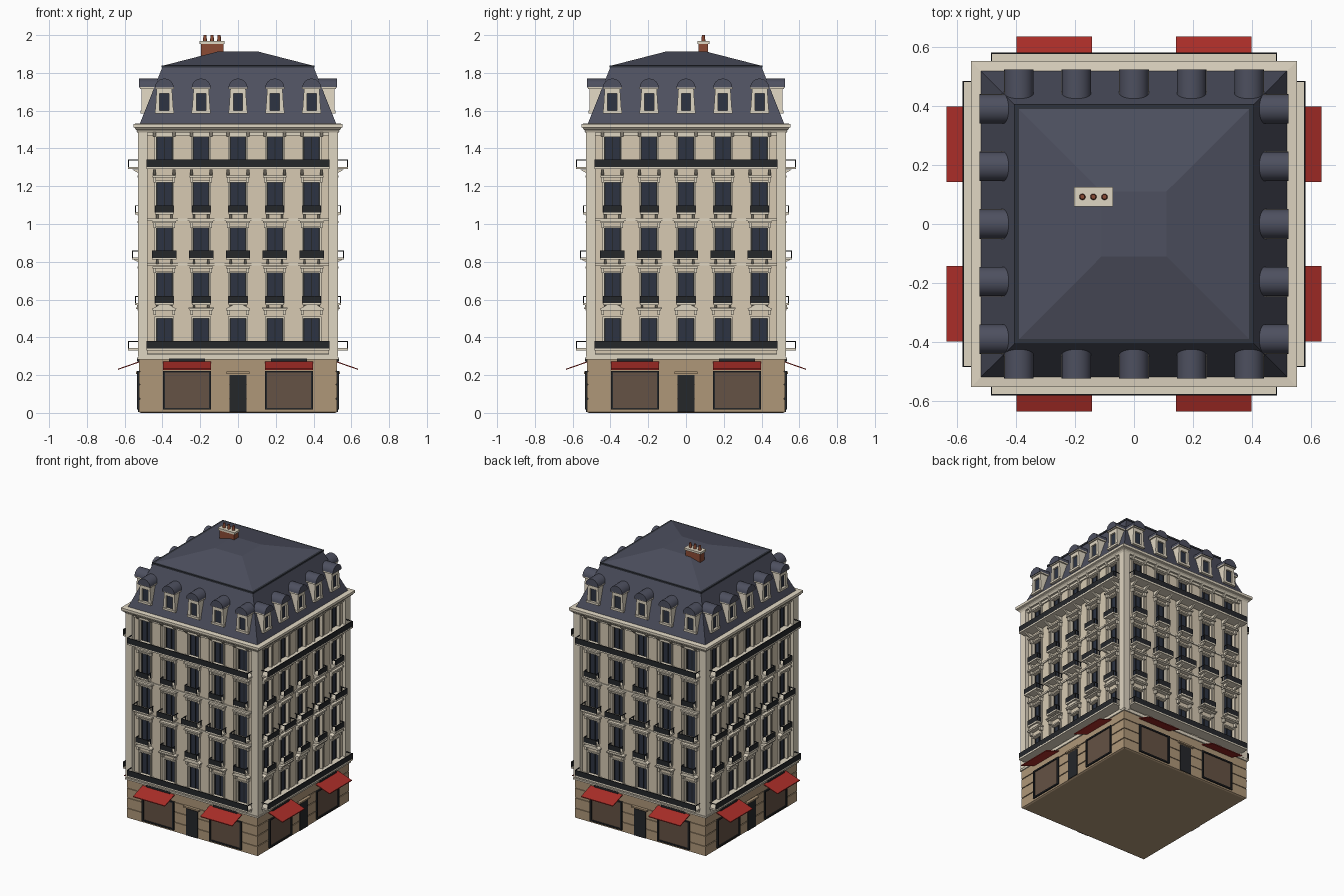
import bpy, bmesh, math

if "Cube" in bpy.data.objects:
    bpy.data.objects.remove(bpy.data.objects["Cube"])

COLORS = {
    "limestone": (0.68, 0.59, 0.45), "trim": (0.74, 0.67, 0.54), "base_stone": (0.43, 0.31, 0.19),
    "slate": (0.075, 0.08, 0.115), "dark_slate": (0.03, 0.034, 0.045), "glass": (0.026, 0.034, 0.055),
    "iron": (0.018, 0.02, 0.023), "red": (0.40, 0.026, 0.021), "brick": (0.26, 0.07, 0.035),
    "shop": (0.13, 0.085, 0.058),
}
mats = {}
for n, c in COLORS.items():
    mats[n] = bpy.data.materials.new(n)
    mats[n].diffuse_color = (*c, 1)

parts = {}


def part(name, mat):
    return parts.setdefault(name, (bmesh.new(), mat))[0]


def prism(bm, pts, a, b, axis):
    """Extrude a profile: axis 'x' takes (depth, z) points, axis 'd' takes (x, z) points."""
    def place(p, t):
        return (t, -p[0], p[1]) if axis == "x" else (p[0], -t, p[1])
    r0 = [bm.verts.new(place(p, a)) for p in pts]
    r1 = [bm.verts.new(place(p, b)) for p in pts]
    n = len(pts)
    bm.faces.new(r0)
    bm.faces.new(r1[::-1])
    for i in range(n):
        bm.faces.new((r0[i], r1[i], r1[(i + 1) % n], r0[(i + 1) % n]))


def box(bm, x0, x1, d0, d1, z0, z1):
    prism(bm, [(x0, z0), (x1, z0), (x1, z1), (x0, z1)], d0, d1, "d")


def finish(name, bm, mat):
    bmesh.ops.recalc_face_normals(bm, faces=bm.faces)
    me = bpy.data.meshes.new(name)
    bm.to_mesh(me)
    bm.free()
    me.materials.append(mats[mat])
    return me


def add(name, me, turn=0):
    ob = bpy.data.objects.new(name, me)
    ob.rotation_euler.z = turn * math.pi / 2
    bpy.context.collection.objects.link(ob)
    return ob


def tier(name, mat, levels):
    """Square tower of stacked (half width, z) rings."""
    bm = bmesh.new()
    rings = [[bm.verts.new((sx * h, sy * h, z)) for sx, sy in ((-1, -1), (1, -1), (1, 1), (-1, 1))]
             for h, z in levels]
    bm.faces.new(rings[0])
    bm.faces.new(rings[-1])
    for a, b in zip(rings, rings[1:]):
        for i in range(4):
            bm.faces.new((a[i], a[(i + 1) % 4], b[(i + 1) % 4], b[i]))
    return add(name, finish(name, bm, mat))


# Central masses, cornice and roof
levels = [(0.515, 0.0)]
for z in (0.075, 0.15, 0.22):
    levels += [(0.525, z - 0.07 if z < 0.1 else levels[-1][1]), (0.525, z - 0.003),
               (0.519, z - 0.003), (0.519, z + 0.003)]
levels += [(0.525, 0.223), (0.525, 0.285)]
tier("ground_floor", "base_stone", levels)
tier("base_band", "trim", [(0.533, 0.283), (0.533, 0.295), (0.528, 0.295), (0.528, 0.31)])
tier("wall_core", "limestone", [(0.48, 0.30), (0.48, 1.50)])
tier("cornice", "trim", [(0.53, 1.485), (0.535, 1.495), (0.545, 1.503), (0.545, 1.508),
                         (0.553, 1.512), (0.553, 1.53), (0.52, 1.533)])
tier("mansard", "slate", [(0.52, 1.53), (0.40, 1.832)])
tier("roof_curb", "dark_slate", [(0.406, 1.828), (0.406, 1.84), (0.39, 1.84)])
tier("upper_roof", "slate", [(0.398, 1.838), (0.11, 1.912)])

BAYS = [-0.39, -0.195, 0, 0.195, 0.39]
FLOORS = [0.34, 0.58, 0.82, 1.06, 1.30]
W, H = 0.042, 0.16

wall = part("facade_wall", "limestone")
trim = part("facade_trim", "trim")
glass = part("window_glass", "glass")
iron = part("balcony_railing", "iron")
slab = part("balcony_slab", "trim")

# Wall piers between windows, thin pilasters and corner piers
edges = [-0.48] + [b + s * W for b in BAYS for s in (-1, 1)] + [0.48]
for x0, x1 in zip(edges[::2], edges[1::2]):
    box(wall, x0, x1, 0.47, 0.503, 0.30, 1.49)
for m in (-0.2925, -0.0975, 0.0975, 0.2925):
    box(wall, m - 0.026, m + 0.026, 0.50, 0.508, 0.31, 1.485)
box(trim, 0.478, 0.53, 0.478, 0.53, 0.30, 1.49)
box(trim, -0.478, 0.478, 0.50, 0.516, 1.468, 1.49)
box(trim, -0.478, 0.478, 0.50, 0.516, 0.30, 0.318)
for z in (0.785, 1.022):
    box(trim, -0.478, 0.478, 0.50, 0.514, z - 0.006, z + 0.006)


def balcony(x0, x1, d, z, h):
    box(slab, x0, x1, 0.49, d, z - 0.012, z)
    box(iron, x0, x1, d - 0.006, d, z - 0.002, z + h)
    for x in (x0, x1 - 0.004):
        box(iron, x, x + 0.004, 0.50, d, z + h - 0.005, z + h)
        box(iron, x, x + 0.004, 0.51, 0.515, z, z + h)


for b in BAYS:
    # Spandrels above and below each window
    for z0, z1 in zip([0.30] + [f + H for f in FLOORS], FLOORS + [1.49]):
        box(wall, b - W, b + W, 0.47, 0.503, z0, z1)
    for i, f in enumerate(FLOORS):
        # Glass, glazing bars and window surround
        box(glass, b - W, b + W, 0.47, 0.484, f, f + H)
        for x in (b - W + 0.002, b, b + W - 0.002):
            box(iron, x - 0.003, x + 0.003, 0.48, 0.489, f, f + H)
        for s in (-1, 1):
            box(trim, b + s * (W + 0.005) - 0.005, b + s * (W + 0.005) + 0.005, 0.49, 0.512, f, f + H)
        box(trim, b - W - 0.01, b + W + 0.01, 0.49, 0.512, f + H, f + H + 0.009)
        # Lintels, with pediments on alternate first-floor windows
        if i < 4:
            lz = f + H + (0.025 if i else 0.042)
            box(trim, b - 0.063, b + 0.063, 0.49, 0.532, lz, lz + 0.011)
            for s in (-1, 1):
                box(trim, b + s * 0.05 - 0.007, b + s * 0.05 + 0.007, 0.49, 0.523, lz - 0.025, lz)
        if i == 0:
            if b in BAYS[::2]:
                prism(trim, [(b - 0.065, 0.551), (b + 0.065, 0.551), (b + 0.02, 0.575),
                             (b - 0.02, 0.575)], 0.49, 0.535, "d")
            else:
                box(trim, b - 0.068, b + 0.068, 0.49, 0.54, 0.551, 0.558)
        # Individual balconies with consoles
        if 0 < i < 4:
            hw, d = (0.064, 0.562) if i == 2 else (0.049, 0.546)
            balcony(b - hw, b + hw, d, f + 0.003, 0.036)
            for s in (-1, 1):
                prism(trim, [(0.49, f - 0.008), (d - 0.008, f - 0.008), (0.512, f - 0.032),
                             (0.49, f - 0.036)], b + s * 0.038 - 0.006, b + s * 0.038 + 0.006, "x")
        # Consoles below the long balcony and cornice
        if i == 4:
            for s in (-1, 1):
                for z, d in ((1.288, 0.56), (1.49, 0.538)):
                    c = b + s * 0.052
                    prism(trim, [(0.49, z), (d, z), (0.515, z - 0.026), (0.49, z - 0.03)],
                          c - 0.008, c + 0.008, "x")
for z in (0.343, 1.303):
    balcony(-0.485, 0.485, 0.582, z, 0.038)

# Shopfronts, awnings and entrance door
shop = part("shop_window", "shop")
frame = part("shop_frame", "iron")
awning = part("awning", "red")
step = part("door_lintel", "base_stone")
for s in (-1, 1):
    c = s * 0.27
    box(shop, c - 0.118, c + 0.118, 0.51, 0.528, 0.025, 0.215)
    for x in (c - 0.122, c + 0.122):
        box(frame, x - 0.006, x + 0.006, 0.51, 0.535, 0.02, 0.22)
    for z in (0.022, 0.218):
        box(frame, c - 0.128, c + 0.128, 0.51, 0.535, z - 0.005, z + 0.005)
    box(frame, c - 0.095, c + 0.095, 0.51, 0.535, 0.273, 0.288)
    prism(awning, [(0.52, 0.268), (0.52, 0.274), (0.635, 0.234), (0.635, 0.228)], c - 0.128, c + 0.128, "x")
box(frame, -0.046, 0.046, 0.51, 0.53, 0.006, 0.20)
box(step, -0.062, 0.062, 0.51, 0.54, 0.207, 0.218)

# Dormers: stone front with flared cheeks, window and barrel roof
dorm = part("dormer_body", "trim")
barrel = part("dormer_roof", "slate")
pane = part("dormer_window", "glass")
for b in BAYS:
    for s in (-1, 1):
        prism(dorm, [(b + s * 0.025, 1.585), (b + s * 0.05, 1.585), (b + s * 0.046, 1.63),
                     (b + s * 0.04, 1.725), (b + s * 0.025, 1.725)], 0.43, 0.51, "d")
    box(dorm, b - 0.025, b + 0.025, 0.43, 0.51, 1.69, 1.725)
    box(dorm, b - 0.05, b + 0.05, 0.45, 0.516, 1.585, 1.60)
    box(dorm, b - 0.05, b + 0.05, 0.43, 0.518, 1.715, 1.724)
    box(pane, b - 0.025, b + 0.025, 0.43, 0.498, 1.60, 1.69)
    arc = [(b + 0.05 * math.cos(t * math.pi / 12), 1.722 + 0.048 * math.sin(t * math.pi / 12))
           for t in range(13)]
    prism(barrel, arc, 0.42, 0.523, "d")

# Repeat the facade on all four sides
for name, (bm, mat) in parts.items():
    me = finish(name, bm, mat)
    for k, side in enumerate(("front", "right", "back", "left")):
        ob = add(f"{side}_{name}", me, k)
    if name == "dormer_roof":
        bpy.context.view_layer.objects.active = ob
        ob.select_set(True)
        bpy.ops.object.shade_smooth_by_angle(angle=math.radians(35))

# Chimney with cap and three pots
for name, mat, dims in (("chimney_stack", "brick", (-0.195, -0.078, -0.117, -0.067, 1.84, 1.955)),
                        ("chimney_cap", "trim", (-0.204, -0.071, -0.125, -0.06, 1.953, 1.968))):
    bm = bmesh.new()
    box(bm, *dims)
    add(name, finish(name, bm, mat))
for i in range(3):
    bpy.ops.mesh.primitive_cone_add(vertices=12, radius1=0.011, radius2=0.008, depth=0.036,
                                    location=(-0.175 + i * 0.0375, 0.092, 1.982))
    pot = bpy.context.object
    pot.name = f"chimney_pot_{i + 1}"
    pot.data.materials.append(mats["brick"])

for m in bpy.data.materials:
    if m.users and not m.is_grease_pencil:
        m.use_nodes = True
        m.node_tree.nodes["Principled BSDF"].inputs["Base Color"].default_value = m.diffuse_color
